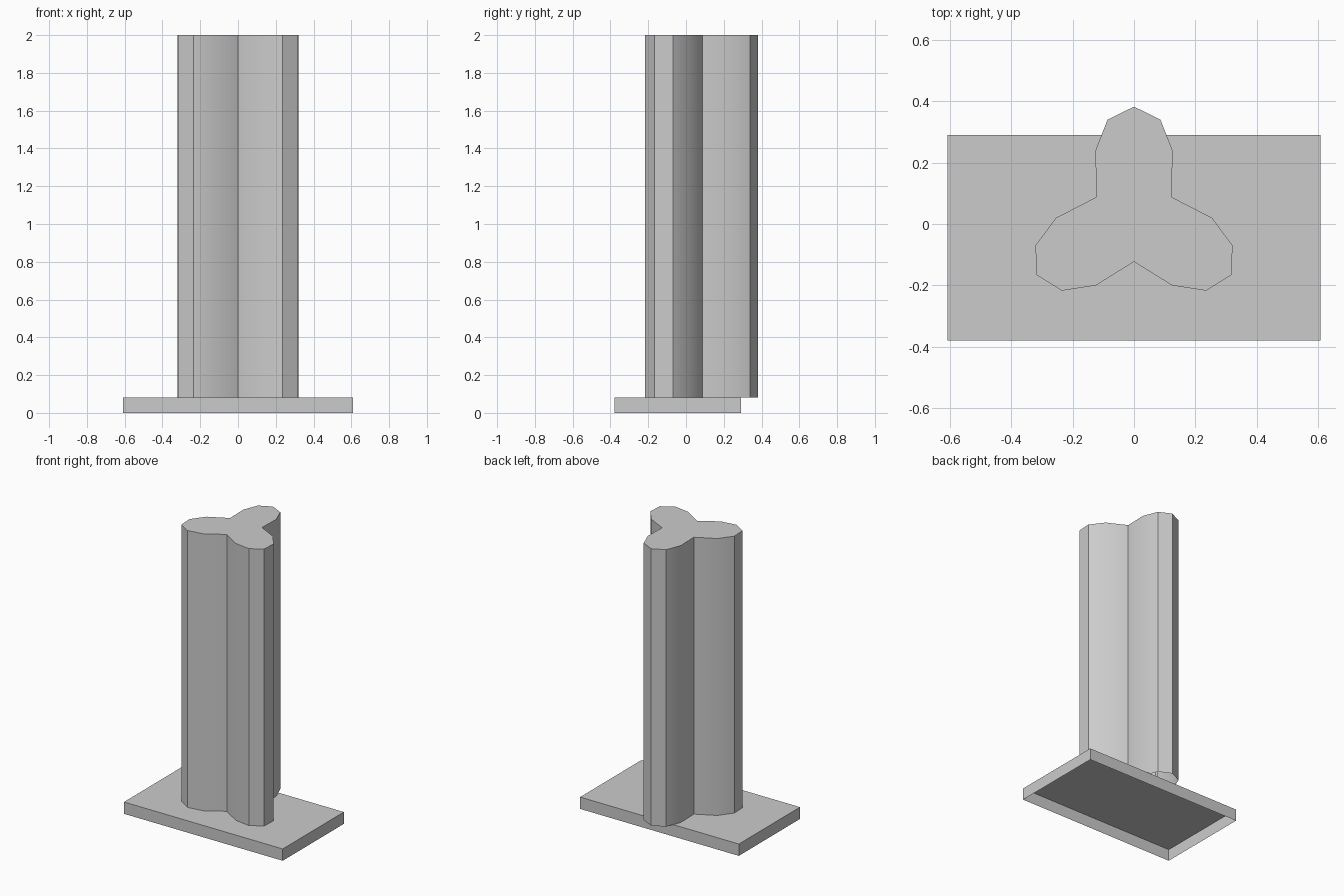
import bpy, bmesh

if "Cube" in bpy.data.objects:
    bpy.data.objects.remove(bpy.data.objects["Cube"])

grey = bpy.data.materials.new("light grey")
grey.diffuse_color = (0.6, 0.6, 0.6, 1)
grey.use_nodes = True
grey.node_tree.nodes["Principled BSDF"].inputs["Base Color"].default_value = grey.diffuse_color


def open_prism(name, outline, z0, z1):
    """Thin-walled prism with a closed top and an open underside."""
    bm = bmesh.new()
    low = [bm.verts.new((x, y, z0)) for x, y in outline]
    high = [bm.verts.new((x, y, z1)) for x, y in outline]
    n = len(outline)
    for i in range(n):
        j = (i + 1) % n
        bm.faces.new((low[i], low[j], high[j], high[i]))
    bm.faces.new(high)
    mesh = bpy.data.meshes.new(name)
    bm.to_mesh(mesh)
    bm.free()
    mesh.materials.append(grey)
    obj = bpy.data.objects.new(name, mesh)
    bpy.context.collection.objects.link(obj)
    return obj


# Rectangular foot, hollow underneath
open_prism("base_plate", [(-0.608, -0.379), (0.608, -0.379),
                          (0.608, 0.29), (-0.608, 0.29)], 0, 0.082)

# Three-lobed column: right half of the outline, front notch to back tip, mirrored
half = [(0, -0.123), (0.124, -0.2), (0.235, -0.217), (0.317, -0.166),
        (0.321, -0.07), (0.254, 0.02), (0.122, 0.088), (0.126, 0.238),
        (0.086, 0.34), (0, 0.382)]
outline = half + [(-x, y) for x, y in half[-2:0:-1]]
column = open_prism("column", outline, 0.082, 2)

# Soft shading along the lobes, hard creases elsewhere
bpy.ops.object.select_all(action='DESELECT')
column.select_set(True)
bpy.context.view_layer.objects.active = column
bpy.ops.object.shade_smooth_by_angle(angle=0.5236)
